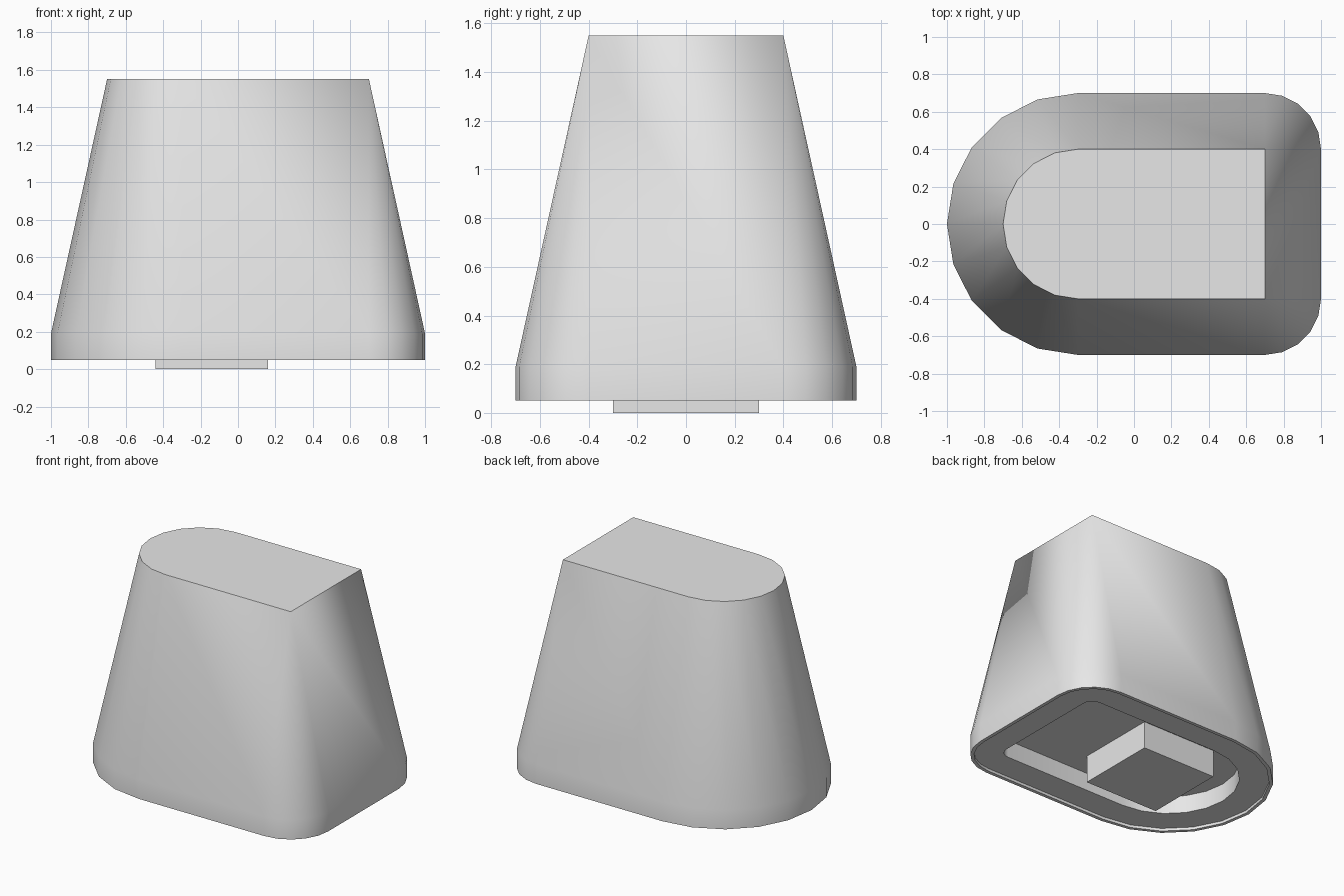
import bpy, bmesh, math

cube = bpy.data.objects.get("Cube")
if cube:
    bpy.data.objects.remove(cube, do_unlink=True)

grey = bpy.data.materials.new("light_grey")
grey.use_nodes = True
colour = (0.8, 0.8, 0.8, 1)
grey.diffuse_color = colour
grey.node_tree.nodes["Principled BSDF"].inputs["Base Color"].default_value = colour

HALF_WIDTH, NOSE_X, BACK_X = 0.4, -0.3, 0.7


def outline(offset):
    """Round-nosed footprint grown outward by offset, with rounded rear corners."""
    def arc(cx, cy, r, start, end):
        return [(cx + r * math.cos(math.radians(a)), cy + r * math.sin(math.radians(a)))
                for a in range(start, end + 1, 18)]
    return (arc(BACK_X, HALF_WIDTH, offset, 0, 90)
            + arc(NOSE_X, 0, HALF_WIDTH + offset, 90, 270)
            + arc(BACK_X, -HALF_WIDTH, offset, 270, 360))


def add_object(name, bm):
    bmesh.ops.recalc_face_normals(bm, faces=bm.faces[:])
    mesh = bpy.data.meshes.new(name)
    bm.to_mesh(mesh)
    bm.free()
    mesh.materials.append(grey)
    obj = bpy.data.objects.new(name, mesh)
    bpy.context.collection.objects.link(obj)
    return obj


# Tapered body: top, skirt, thin bottom lip and underside pocket as (offset, height)
rings = [(0, 1.55), (0.3, 0.19), (0.3, 0.05), (0.275, 0.05),
         (0.275, 0.07), (0.075, 0.07), (0.075, 0.2)]
bm = bmesh.new()
loops = [[bm.verts.new((x, y, z)) for x, y in outline(off)] for off, z in rings]
for upper, lower in zip(loops, loops[1:]):
    for i in range(len(upper)):
        j = (i + 1) % len(upper)
        bm.faces.new((upper[i], upper[j], lower[j], lower[i]))
bm.faces.new(loops[0])
bm.faces.new(loops[-1])
bmesh.ops.remove_doubles(bm, verts=bm.verts[:], dist=0.0005)
body = add_object("body", bm)

bpy.ops.object.select_all(action="DESELECT")
body.select_set(True)
bpy.context.view_layer.objects.active = body
bpy.ops.object.shade_smooth_by_angle(angle=math.radians(30))

# Block standing out of the pocket
bm = bmesh.new()
bmesh.ops.create_cube(bm, size=1)
bmesh.ops.scale(bm, vec=(0.6, 0.6, 0.2), verts=bm.verts[:])
bmesh.ops.translate(bm, vec=(-0.14, 0, 0.1), verts=bm.verts[:])
add_object("foot_block", bm)
